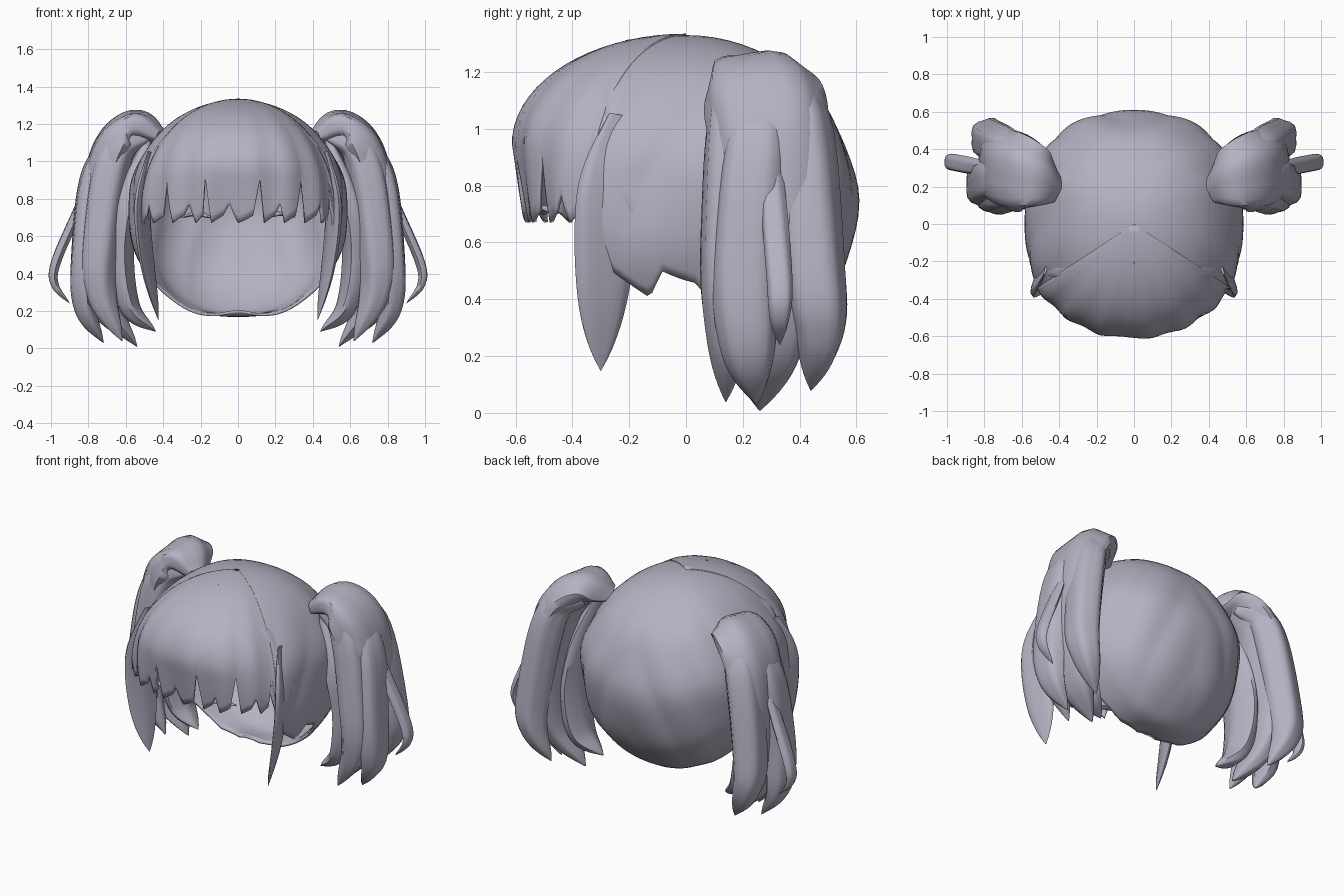
import bpy, bmesh
from math import sin, cos, pi, radians, sqrt, copysign
from mathutils import Vector

if "Cube" in bpy.data.objects:
    bpy.data.objects.remove(bpy.data.objects["Cube"])

hair = bpy.data.materials.new("lavender_grey_hair")
hair.use_nodes = True
COLOR = (0.46, 0.44, 0.54, 1)
hair.diffuse_color = COLOR
hair.node_tree.nodes["Principled BSDF"].inputs["Base Color"].default_value = COLOR


def interp(table, value):
    """Piecewise linear lookup in ascending (key, result) pairs."""
    for (key, low), (next_key, high) in zip(table, table[1:]):
        if value <= next_key:
            return low + (high - low) * (value - key) / (next_key - key)
    return table[-1][1]


def outline(azimuth):
    """Slightly squared unit circle, with the front at zero degrees."""
    a = radians(azimuth)
    return [copysign(abs(v) ** 0.85, v) for v in (sin(a), -cos(a))]


def build(name, rows, closed=False, capped=False, thickness=0):
    """Skin a grid of points into a smooth object."""
    bm = bmesh.new()
    grid = [[bm.verts.new(point) for point in row] for row in rows]
    count = len(rows[0])
    for upper, lower in zip(grid, grid[1:]):
        for i in range(count if closed else count - 1):
            j = (i + 1) % count
            bm.faces.new((upper[i], upper[j], lower[j], lower[i]))
    if capped:
        bm.faces.new(grid[0])
        bm.faces.new(grid[-1])
    bmesh.ops.remove_doubles(bm, verts=bm.verts, dist=0.0002)
    bmesh.ops.recalc_face_normals(bm, faces=bm.faces)
    mesh = bpy.data.meshes.new(name)
    bm.to_mesh(mesh)
    bm.free()
    mesh.materials.append(hair)
    ob = bpy.data.objects.new(name, mesh)
    bpy.context.collection.objects.link(ob)
    if thickness:
        solid = ob.modifiers.new("thickness", "SOLIDIFY")
        solid.thickness = thickness
        solid.offset = -1
    bpy.ops.object.select_all(action="DESELECT")
    ob.select_set(True)
    bpy.context.view_layer.objects.active = ob
    bpy.ops.object.shade_smooth_by_angle(angle=radians(50))


def spline(points, steps=8):
    """Catmull-Rom resampling of a path."""
    vs = [Vector(p) for p in points]
    vs = [2 * vs[0] - vs[1]] + vs + [2 * vs[-1] - vs[-2]]
    out = []
    for a, b, c, d in zip(vs, vs[1:], vs[2:], vs[3:]):
        for k in range(steps):
            t = k / steps
            out.append(b + ((c - a) * t + (2 * a - 5 * b + 4 * c - d) * t ** 2
                            + (3 * b - a - 3 * c + d) * t ** 3) / 2)
    return out + [vs[-2]]


def lock(name, path, width, depth, sign, root=0.3, lean=0, sides=20):
    """Ridged strand that swells from a rounded root and tapers to a point."""
    centres = spline(path)
    last = len(centres) - 1
    rows = []
    for i, centre in enumerate(centres):
        tangent = (centres[min(i + 1, last)] - centres[max(i - 1, 0)]).normalized()
        across = Vector((lean, 1, 0))
        across = (across - tangent * across.dot(tangent)).normalized()
        outward = tangent.cross(across)
        t = i / last
        swell = min(1, t / 0.35)
        size = (root + (1 - root) * sin(swell * pi / 2)) * (1.02 - t ** 5)
        row = []
        for k in range(sides):
            turn = 2 * pi * k / sides
            ridge = size * (1 + 0.07 * cos(5 * turn + i / 12))
            p = centre + ridge * (across * width * cos(turn) + outward * depth * sin(turn))
            row.append((p.x * sign, p.y, p.z))
        rows.append(row)
    build(name, rows, closed=True, capped=True)


# Head cap: open at the face, hem angle follows the azimuth
HEM = [(0, 50), (42, 58), (50, 70), (60, 100), (66, 112), (79, 121),
       (84, 112), (92, 116), (120, 155), (150, 168), (180, 170)]


def cap_point(azimuth, f):
    a = radians(azimuth)
    p = radians(interp(HEM, abs(azimuth))) * f
    back = max(0, -cos(a))
    strands = abs(sin(6 * abs(a) + 3 * p)) + 0.4 * sin(9 * p - 2 * abs(a)) - 0.6
    ring = sin(p) * (1 + 0.022 * sin(p) ** 2 * strands)
    sx, sy = outline(azimuth)
    x, y = 0.585 * sx * ring, 0.6 * sy * ring
    z = 0.745 + (0.585 if cos(p) > 0 else 0.66) * cos(p)
    z += max(0, 0.3 - y) * max(0, -cos(p)) * back / 2
    return x, y, z


build("head_cap", [[cap_point(d, k / 36) for d in range(-180, 180, 2)] for k in range(37)],
      closed=True, thickness=0.015)

# Fringe: domed sheet of broad clumps split by narrow notches
TIPS = [-60, -50, -35, -21, -12, 0, 12, 23, 37, 50, 60]
edge = []
for i, (tip, following) in enumerate(zip(TIPS, TIPS[1:])):
    notch = 0.1 if i % 2 == 0 else 0.24
    gap = following - tip
    edge += [(tip, 0.67), (tip + gap * 0.5, 0.71), (tip + gap * 0.75, 0.67 + notch)]
edge.append((TIPS[-1], 0.67))


def fringe_point(azimuth, f):
    top, brow = 1.335, 0.95
    z = top - (top - interp(edge, azimuth)) * (1 - cos(f * pi / 2))
    if z > brow:
        r = 0.61 * sqrt(max(0, 1 - ((z - brow) / (top - brow)) ** 2))
    else:
        r = 0.61 - 0.16 * (brow - z)
    skull = 0.615 * sqrt(max(0, 1 - ((z - 0.745) / 0.59) ** 2))
    blend = abs(azimuth / 60) ** 1.5
    r = (r + (skull - r) * blend) * (1 + 0.012 * f * sin(radians(18 * azimuth)))
    sx, sy = outline(azimuth)
    return 0.95 * r * sx, r * sy, z


columns = [a + (b - a) * k / 4 for (a, _), (b, _) in zip(edge, edge[1:]) for k in range(4)]
columns.append(TIPS[-1])
build("fringe", [[fringe_point(d, k / 24) for d in columns] for k in range(25)],
      thickness=0.015)

# Mirrored parts: ponytail strands, side locks, crown bands and lashes
for sign, tag in ((1, "left"), (-1, "right")):
    lock(f"{tag}_ponytail_core",
         [(.41, .17, 1.13), (.55, .24, 1.175), (.69, .29, 1.0), (.73, .29, .6),
          (.7, .28, .25), (.54, .26, .01)],
         width=0.21, depth=0.115, sign=sign)
    lock(f"{tag}_ponytail_front_lock",
         [(.48, .17, 1.14), (.66, .17, 1.03), (.74, .15, .55), (.73, .15, .28), (.62, .14, .04)],
         width=0.1, depth=0.1, sign=sign)
    lock(f"{tag}_ponytail_back_lock",
         [(.5, .33, 1.13), (.67, .4, 1.03), (.77, .45, .5), (.76, .47, .28), (.66, .44, .08)],
         width=0.11, depth=0.1, sign=sign)
    lock(f"{tag}_ponytail_inner_lock",
         [(.48, .2, 1.12), (.59, .21, .8), (.63, .24, .5), (.58, .24, .22), (.44, .22, .09)],
         width=0.14, depth=0.07, sign=sign)
    lock(f"{tag}_ponytail_outer_lock",
         [(.6, .28, 1.15), (.76, .25, .95), (.82, .21, .5), (.82, .22, .22), (.72, .25, .03)],
         width=0.12, depth=0.075, sign=sign)
    lock(f"{tag}_ponytail_wisp",
         [(.74, .3, 1.03), (.86, .31, .73), (.975, .33, .46), (.98, .33, .34), (.9, .33, .24)],
         width=0.045, depth=0.026, sign=sign)
    lock(f"{tag}_side_lock",
         [(.47, -.24, 1.05), (.51, -.28, .75), (.485, -.29, .45), (.425, -.3, .15)],
         width=0.11, depth=0.022, sign=sign, lean=-0.35)
    lock(f"{tag}_crown_band",
         [(0, -.16, 1.3), (.24, -.2, 1.215), (.42, -.2, 1.06), (.53, -.18, .82), (.55, -.1, .56)],
         width=0.1, depth=0.028, sign=sign, root=0.6)
    lock(f"{tag}_lash", [(.14, -.5, .7), (.22, -.49, .72), (.31, -.45, .7)],
         width=0.02, depth=0.012, sign=sign)
